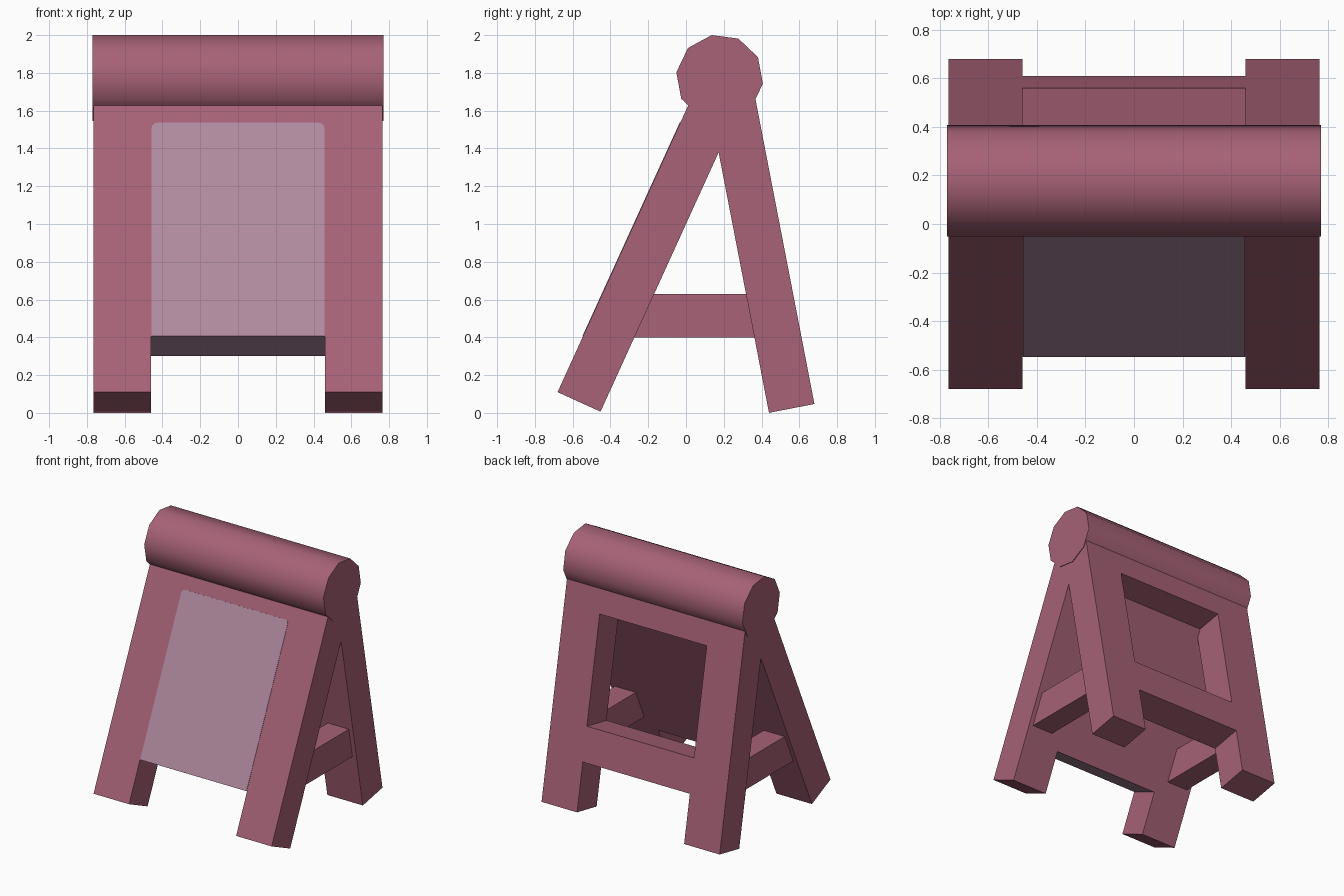
import bpy, bmesh, math
from mathutils import Vector

cube = bpy.data.objects.get("Cube")
if cube:
    bpy.data.objects.remove(cube, do_unlink=True)


def material(name, color):
    m = bpy.data.materials.new(name)
    m.use_nodes = True
    m.diffuse_color = color
    m.node_tree.nodes["Principled BSDF"].inputs["Base Color"].default_value = color
    return m


ROSE = material("rose_paint", (0.385, 0.122, 0.182, 1))
MAUVE = material("mauve_grey_board", (0.43, 0.255, 0.345, 1))


def finish(name, bm, *mats):
    bmesh.ops.recalc_face_normals(bm, faces=bm.faces)
    mesh = bpy.data.meshes.new(name)
    bm.to_mesh(mesh)
    bm.free()
    for m in mats:
        mesh.materials.append(m)
    obj = bpy.data.objects.new(name, mesh)
    bpy.context.collection.objects.link(obj)
    return obj


def thicken(bm, offset):
    """Extrude every face of a flat sheet by an offset, keeping both skins."""
    geo = bmesh.ops.extrude_face_region(bm, geom=bm.faces[:], use_keep_orig=True)["geom"]
    verts = [g for g in geo if isinstance(g, bmesh.types.BMVert)]
    bmesh.ops.translate(bm, verts=verts, vec=offset)


def sheet(origin, up, polygons):
    """Flat faces given as (x, distance up the slope)."""
    bm = bmesh.new()
    for poly in polygons:
        bm.faces.new([bm.verts.new(origin + up * s + Vector((x, 0, 0))) for x, s in poly])
    bmesh.ops.remove_doubles(bm, verts=bm.verts, dist=1e-4)
    return bm


def cells(xs, rows, open_rows):
    """Grid of rectangles with the middle column left open in some rows."""
    out = []
    for r in range(len(rows) - 1):
        for c in range(len(xs) - 1):
            if not (c == 1 and r in open_rows):
                a, b, lo, hi = xs[c], xs[c + 1], rows[r], rows[r + 1]
                out.append([(a, lo), (b, lo), (b, hi), (a, hi)])
    return out


XS = (-0.765, -0.46, 0.46, 0.765)

# Front frame: two legs and a solid board, leaning back
f_org = Vector((0, -0.68, 0.11))
f_up = Vector((0, 0.4145, 0.91))
f_in = Vector((0, 0.91, -0.4145))
BOARD_LOW, BOARD_HIGH = 0.324, 1.566
bm = sheet(f_org, f_up, cells(XS, (0, BOARD_LOW, 1.747), (0,)))
thicken(bm, f_in * 0.25)
bmesh.ops.recalc_face_normals(bm, faces=bm.faces)
# underside of the board takes the board colour
for f in bm.faces:
    if abs(f.calc_center_median().x) < 0.1 and f.normal.dot(f_up) < -0.9:
        f.material_index = 1
finish("front_frame", bm, ROSE, MAUVE)

# Painted writing surface with rounded top corners
R, W = 0.03, 0.457
outline = [(-W, BOARD_LOW), (W, BOARD_LOW)]
for sx, start in ((1, 0), (-1, 90)):
    for i in range(5):
        a = math.radians(start + i * 22.5)
        outline.append((sx * (W - R) + R * math.cos(a), BOARD_HIGH - R + R * math.sin(a)))
bm = sheet(f_org - f_in * 0.003, f_up, [outline])
thicken(bm, f_in * 0.004)
finish("board_surface", bm, MAUVE)

# Back frame: legs, lower rail and top beam around an open window
b_org = Vector((0, 0.68, 0.047))
b_up = Vector((0, -0.19, 0.982))
b_in = Vector((0, -0.982, -0.19))
bm = sheet(b_org, b_up, cells(XS, (0, 0.37, 0.634, 1.46, 1.683), (0, 2)))
thicken(bm, b_in * 0.245)
finish("back_frame", bm, ROSE)

# Side braces between front and back legs
for side, name in ((1, "left_brace"), (-1, "right_brace")):
    bm = bmesh.new()
    bmesh.ops.create_cube(bm, size=1)
    bmesh.ops.scale(bm, verts=bm.verts, vec=(0.18, 0.72, 0.23))
    bmesh.ops.translate(bm, verts=bm.verts, vec=(side * 0.64, 0.06, 0.515))
    finish(name, bm, ROSE)

# Ten-sided roll along the top
bm = bmesh.new()
ring = []
for i in range(10):
    a = math.radians(100.5 + 36 * i)
    ring.append(bm.verts.new((-0.77, 0.178 + 0.231 * math.cos(a), 1.773 + 0.231 * math.sin(a))))
bm.faces.new(ring)
thicken(bm, Vector((1.54, 0, 0)))
roll = finish("top_roll", bm, ROSE)
bpy.ops.object.select_all(action='DESELECT')
roll.select_set(True)
bpy.context.view_layer.objects.active = roll
bpy.ops.object.shade_smooth_by_angle(angle=math.radians(45))
